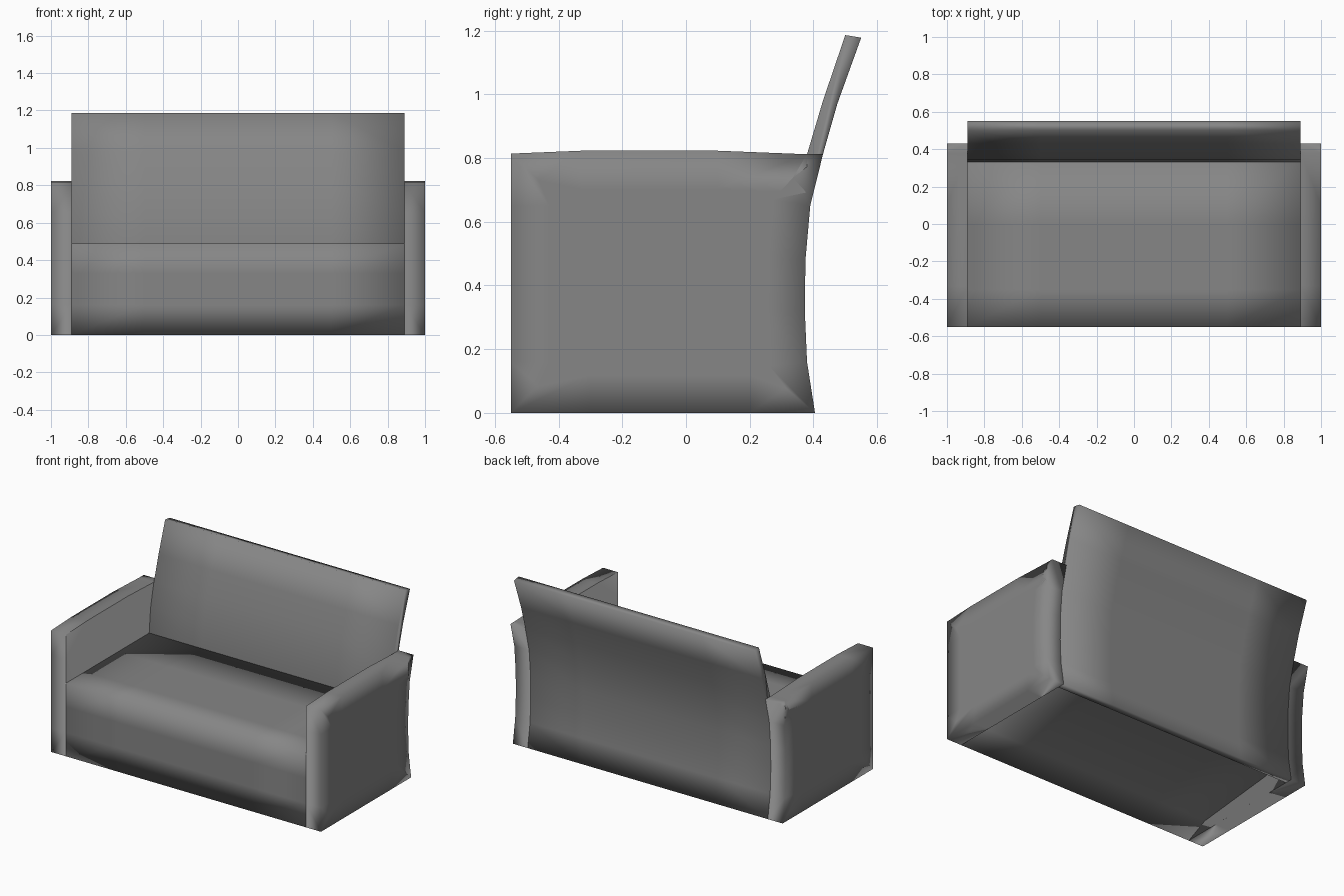
import bpy
import bmesh

cube = bpy.data.objects.get("Cube")
if cube:
    bpy.data.objects.remove(cube, do_unlink=True)

fabric = bpy.data.materials.new("grey_fabric")
fabric.use_nodes = True
grey = (0.24, 0.24, 0.24, 1)
fabric.diffuse_color = grey
fabric.node_tree.nodes["Principled BSDF"].inputs["Base Color"].default_value = grey


def extrude_profile(name, profile, stations, cap_inset):
    """Sweep a closed (y, z) profile through the x stations, with inset end caps."""
    bm = bmesh.new()
    rings = [[bm.verts.new((x, y, z)) for y, z in profile] for x in stations]
    n = len(profile)
    for a, b in zip(rings, rings[1:]):
        for i in range(n):
            j = (i + 1) % n
            bm.faces.new((a[i], a[j], b[j], b[i]))
    caps = [bm.faces.new(rings[0][::-1]), bm.faces.new(rings[-1])]
    if cap_inset:
        for cap in caps:
            bmesh.ops.inset_region(bm, faces=[cap], thickness=cap_inset)
    bmesh.ops.recalc_face_normals(bm, faces=bm.faces)
    for face in bm.faces:
        face.smooth = True
    mesh = bpy.data.meshes.new(name)
    bm.to_mesh(mesh)
    bm.free()
    mesh.materials.append(fabric)
    obj = bpy.data.objects.new(name, mesh)
    bpy.context.collection.objects.link(obj)
    return obj


# Curved rear line shared by the arms and the backrest, bottom to top
rear = [(0.405, 0), (0.38, 0.16), (0.373, 0.32), (0.375, 0.48), (0.39, 0.65), (0.43, 0.812)]

# Arms: slightly crowned slabs
arm = rear + [(0.38, 0.812), (0.1, 0.823), (-0.33, 0.823), (-0.55, 0.814),
              (-0.55, 0.65), (-0.55, 0.16), (-0.55, 0), (-0.3, 0), (0.2, 0)]
for name, side in (("left_arm", 1), ("right_arm", -1)):
    extrude_profile(name, arm, [side * 0.89, side * 1.0], 0.12)

# Seat: upholstered block with a hollow underside
across = [-0.89, -0.5, 0, 0.5, 0.89]
seat = [(-0.55, 0), (-0.55, 0.16), (-0.55, 0.33), (-0.55, 0.49), (-0.35, 0.49),
        (0, 0.49), (0.35, 0.49), (0.35, 0.13), (0.18, 0.13), (-0.4, 0.07)]
extrude_profile("seat", seat, across, 0)

# Backrest: thin curved panel leaning back
back_rest = rear + [(0.475, 0.97), (0.55, 1.178), (0.5, 1.186), (0.43, 0.98),
                    (0.38, 0.812), (0.345, 0.65), (0.33, 0.48), (0.33, 0.16), (0.355, 0)]
extrude_profile("backrest", back_rest, across, 0)
